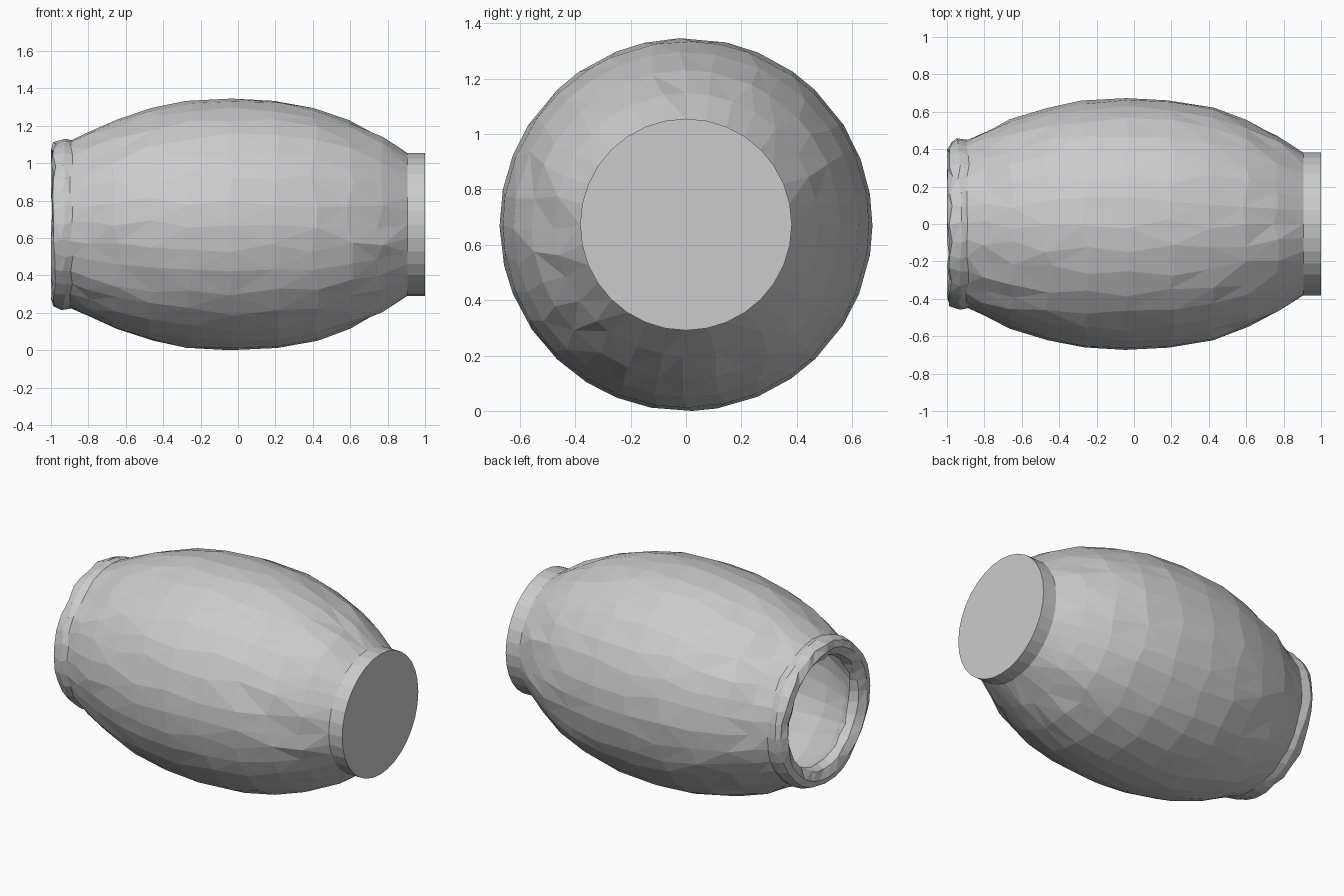
import bpy, bmesh, math, random

if "Cube" in bpy.data.objects:
    bpy.data.objects.remove(bpy.data.objects["Cube"])

random.seed(4)
SIDES = 32
R = 0.673


def lathe(name, profile, jitter, cap_start=False, cap_end=False):
    """Revolve (x, radius, jitter scale) points around the horizontal x axis."""
    bm = bmesh.new()
    rings = []
    for x, r, j in profile:
        ring = []
        for i in range(SIDES):
            a = 2 * math.pi * (i + random.uniform(-1, 1) * jitter * j) / SIDES
            dx = random.uniform(-1, 1) * 0.03 * j
            ring.append(bm.verts.new((max(-1, x + dx), r * math.cos(a), R + r * math.sin(a))))
        rings.append(ring)
    for a, b in zip(rings, rings[1:]):
        for i in range(SIDES):
            k = (i + 1) % SIDES
            bm.faces.new((a[i], a[k], b[k], b[i]))
    if cap_start:
        bm.faces.new(rings[0])
    if cap_end:
        bm.faces.new(rings[-1])
    bmesh.ops.recalc_face_normals(bm, faces=bm.faces)
    bmesh.ops.triangulate(bm, faces=[f for f in bm.faces if len(f.verts) == 4])
    me = bpy.data.meshes.new(name)
    bm.to_mesh(me)
    bm.free()
    ob = bpy.data.objects.new(name, me)
    bpy.context.collection.objects.link(ob)
    return ob


# Hollow pot lying on its side: flat foot, belly, rough rolled lip, inner wall
foot = [(1.0, 0.382, 0), (0.905, 0.382, 0)]
belly = [(0.76, 0.475, 0.6), (0.60, 0.557, 0.7), (0.41, 0.622, 0.7),
         (0.20, 0.661, 0.7), (-0.04, R, 0.5), (-0.26, 0.66, 0.7),
         (-0.46, 0.622, 0.7), (-0.65, 0.560, 0.7), (-0.80, 0.492, 0.6)]
lip = [(-0.89, 0.450, 0.3), (-0.935, 0.458, 0.5), (-0.98, 0.440, 0.4),
       (-0.997, 0.400, 0.3), (-0.965, 0.350, 0.5), (-0.92, 0.335, 0.4)]
inside = [(-0.86, 0.38, 0.2), (-0.65, 0.50, 0.3), (-0.40, 0.575, 0.3),
          (-0.04, 0.615, 0.3), (0.35, 0.575, 0.3), (0.65, 0.475, 0.3), (0.88, 0.33, 0)]
lathe("pot", foot + belly + lip + inside, 0.35, cap_start=True, cap_end=True)
